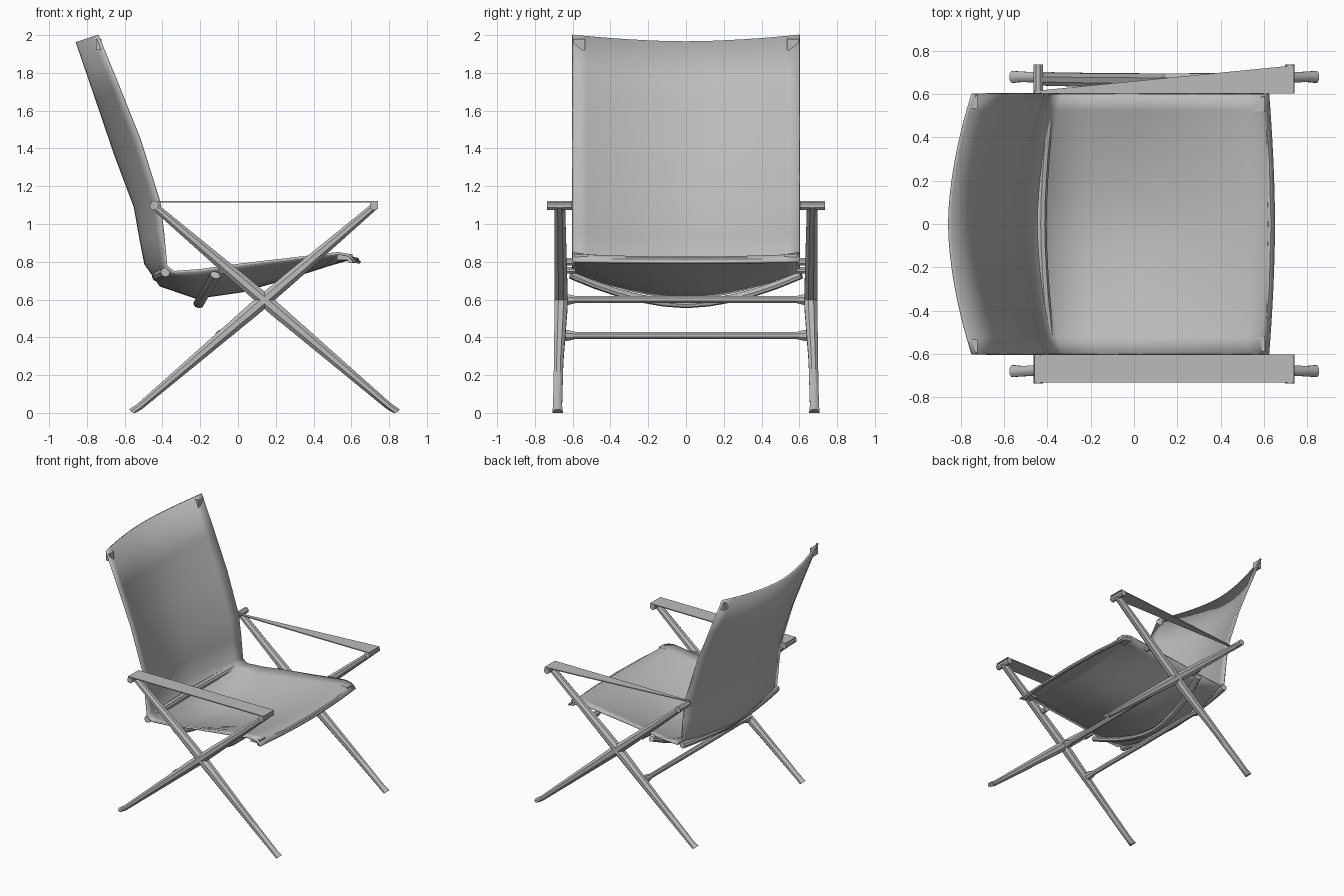
import bpy
import bmesh
import math
from mathutils import Vector

if "Cube" in bpy.data.objects:
    bpy.data.objects.remove(bpy.data.objects["Cube"], do_unlink=True)

grey = bpy.data.materials.new("plain grey")
grey.use_nodes = True
shade = (0.5, 0.5, 0.5, 1)
grey.diffuse_color = shade
grey.node_tree.nodes["Principled BSDF"].inputs["Base Color"].default_value = shade


def finish(name, bm, angle=40):
    bmesh.ops.recalc_face_normals(bm, faces=bm.faces)
    mesh = bpy.data.meshes.new(name)
    bm.to_mesh(mesh)
    bm.free()
    mesh.materials.append(grey)
    obj = bpy.data.objects.new(name, mesh)
    bpy.context.collection.objects.link(obj)
    bpy.ops.object.select_all(action="DESELECT")
    obj.select_set(True)
    bpy.context.view_layer.objects.active = obj
    bpy.ops.object.shade_smooth_by_angle(angle=math.radians(angle))
    return obj


def bar(name, points, radii, ref, sides=8):
    """Loft an oval section along points; radii are (across, along ref)."""
    bm = bmesh.new()
    pts = [Vector(p) for p in points]
    rings = []
    for i, p in enumerate(pts):
        tangent = (pts[min(i + 1, len(pts) - 1)] - pts[max(i - 1, 0)]).normalized()
        across = tangent.cross(Vector(ref)).normalized()
        up = across.cross(tangent)
        ring = []
        for k in range(sides):
            a = math.tau * (k + 0.5) / sides
            v = p + across * radii[i][0] * math.cos(a) + up * radii[i][1] * math.sin(a)
            v.z = max(v.z, 0)
            ring.append(bm.verts.new(v))
        rings.append(ring)
    for a, b in zip(rings, rings[1:]):
        for k in range(sides):
            n = (k + 1) % sides
            bm.faces.new((a[k], a[n], b[n], b[k]))
    bm.faces.new(rings[0])
    bm.faces.new(rings[-1])
    return finish(name, bm)


def block(name, center, size):
    bm = bmesh.new()
    bmesh.ops.create_cube(bm, size=1)
    bmesh.ops.scale(bm, vec=size, verts=bm.verts)
    bmesh.ops.translate(bm, vec=center, verts=bm.verts)
    return finish(name, bm)


# Sling: side profile and sagging middle profile, both as (x, z) from the top down
side = [(-.745, 2), (-.63, 1.72), (-.522, 1.45), (-.417, 1.115), (-.397, .95), (-.38, .775),
        (-.34, .745), (-.2, .755), (.02, .785), (.28, .815), (.53, .845), (.585, .835), (.62, .8)]
middle = [(-.853, 1.965), (-.745, 1.65), (-.65, 1.37), (-.545, 1.09), (-.515, .92), (-.49, .79),
          (-.41, .675), (-.22, .61), (.02, .645), (.28, .72), (.5, .79), (.61, .82), (.648, .795)]
bm = bmesh.new()
columns = 16
rows = []
for s, m in zip(side, middle):
    row = []
    for j in range(columns + 1):
        t = 2 * j / columns - 1
        w = 1 - abs(t) ** 1.75
        row.append(bm.verts.new((s[0] + (m[0] - s[0]) * w, t * .602, s[1] + (m[1] - s[1]) * w)))
    rows.append(row)
for a, b in zip(rows, rows[1:]):
    for j in range(columns):
        bm.faces.new((a[j], a[j + 1], b[j + 1], b[j]))
sling = finish("sling", bm, 60)
solid = sling.modifiers.new("thickness", "SOLIDIFY")
solid.thickness = .014
solid.offset = 0

# Front lip rail and curved braces that cradle the sling
bar("front_lip", [(.595 + .032 * (1 - t * t), t * .59, .808) for t in (-1, -.5, 0, .5, 1)],
    [(.016, .016)] * 5, (0, 0, 1))


def curved_brace(name, end, mid, half, radii):
    path = []
    for i in range(11):
        t = i / 5 - 1
        w = 1 - abs(t) ** 1.75
        path.append((end[0] + (mid[0] - end[0]) * w, t * half, end[1] + (mid[1] - end[1]) * w))
    bar(name, path, [radii] * 11, (.35, 0, 1))


curved_brace("seat_brace", (-.12, .73), (-.21, .575), .61, (.028, .02))
curved_brace("fold_brace", (-.385, .745), (-.43, .722), .597, (.026, .026))

# Stretchers, with sockets where they meet the legs
for name, x, z in (("middle_stretcher", .13, .6), ("low_stretcher", -.09, .41)):
    ys = (-.66, -.62, -.58, 0, .58, .62, .66)
    rs = (.032, .03, .019, .021, .019, .03, .032)
    bar(name, [(x, y, z) for y in ys], [(r, r) for r in rs], (0, 0, 1))

for s, word in ((1, "left"), (-1, "right")):
    # Crossed legs with flared feet
    for part, foot, top in (("front", .84, -.45), ("rear", -.56, .73)):
        spans = [(0, .027, .03, .68), (.03, .02, .026, .68), (.25, .029, .027, .674),
                 (.5, .039, .037, .662), (.65, .036, .036, .662), (1, .021, .03, .668)]
        path = [(foot + (top - foot) * f, s * y, 1.1 * f) for f, _, _, y in spans]
        bar(part + "_leg_" + word, path, [(a, b) for _, a, b, _ in spans], (0, 1, 0))

    # Arm rest: a full strap on one side, a tapered one on the other
    bm = bmesh.new()
    rear_outer = .733 if s < 0 else .615
    outline = [(-.46, .603), (.74, .603), (.74, .733), (-.46, rear_outer)]
    strap = bm.faces.new([bm.verts.new((x, s * y, 1.115)) for x, y in outline])
    lift = bmesh.ops.extrude_face_region(bm, geom=[strap])
    bmesh.ops.translate(bm, vec=(0, 0, .008),
                        verts=[v for v in lift["geom"] if isinstance(v, bmesh.types.BMVert)])
    finish("arm_strap_" + word, bm)

    # Cross pegs holding the strap ends
    for part, x in (("rear", -.443), ("front", .72)):
        bar(part + "_arm_peg_" + word, [(x, s * .603, 1.097), (x, s * .737, 1.097)],
            [(.024, .024)] * 2, (0, 0, 1))

    # Pegs joining the sling to the legs
    for part, x, z, r in (("rear", -.08, .755, .018), ("front", .37, .8, .022)):
        bar(part + "_seat_peg_" + word, [(x, s * .585, z), (x, s * .67, z)],
            [(r, r)] * 2, (0, 0, 1))

    # Reinforced sling corners
    block("back_corner_" + word, (-.738, s * .565, 1.95), (.03, .06, .06))
    block("seat_corner_" + word, (.565, s * .555, .825), (.08, .07, .03))
